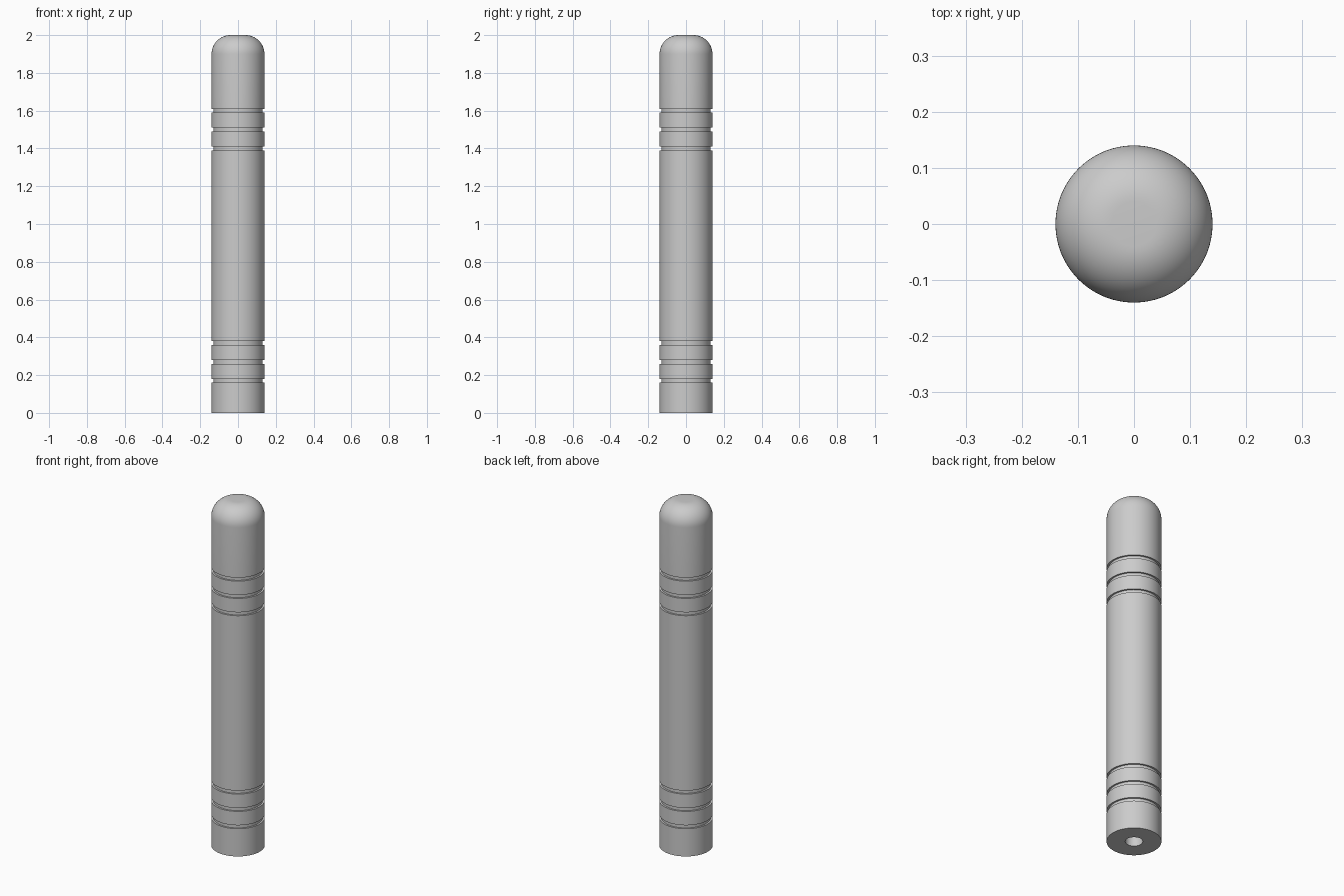
import bpy, bmesh, math

cube = bpy.data.objects.get("Cube")
if cube:
    bpy.data.objects.remove(cube, do_unlink=True)

RADIUS, HEIGHT, FILLET = 0.14, 2.0, 0.1
GROOVE_DEPTH, GROOVE_HALF = 0.01, 0.01
HOLE_RADIUS, HOLE_DEPTH = 0.045, 0.2
GROOVES = [0.17, 0.27, 0.37, 1.4, 1.5, 1.6]
SEGMENTS = 96

# Plain grey finish
grey = bpy.data.materials.new("grey_metal")
grey.use_nodes = True
colour = (0.6, 0.6, 0.6, 1)
grey.diffuse_color = colour
grey.node_tree.nodes["Principled BSDF"].inputs["Base Color"].default_value = colour

# Half profile: mounting hole, base, grooved side, rounded top
profile = [(0, HOLE_DEPTH), (HOLE_RADIUS, HOLE_DEPTH), (HOLE_RADIUS, 0), (RADIUS, 0)]
for z in GROOVES:
    inner = RADIUS - GROOVE_DEPTH
    profile += [(RADIUS, z - GROOVE_HALF), (inner, z - GROOVE_HALF),
                (inner, z + GROOVE_HALF), (RADIUS, z + GROOVE_HALF)]
for i in range(17):
    a = math.pi / 2 * i / 16
    profile.append((RADIUS - FILLET + FILLET * math.cos(a),
                    HEIGHT - FILLET + FILLET * math.sin(a)))
profile.append((0, HEIGHT))

# Revolve the profile into the post
bm = bmesh.new()
verts = [bm.verts.new((r, 0, z)) for r, z in profile]
edges = [bm.edges.new(pair) for pair in zip(verts, verts[1:])]
bmesh.ops.spin(bm, geom=verts + edges, cent=(0, 0, 0), axis=(0, 0, 1),
               angle=math.tau, steps=SEGMENTS, use_merge=True)
bmesh.ops.remove_doubles(bm, verts=bm.verts, dist=0.0001)
bmesh.ops.recalc_face_normals(bm, faces=bm.faces)
mesh = bpy.data.meshes.new("bollard_post")
bm.to_mesh(mesh)
bm.free()
mesh.materials.append(grey)

post = bpy.data.objects.new("bollard_post", mesh)
bpy.context.collection.objects.link(post)
bpy.ops.object.select_all(action="DESELECT")
post.select_set(True)
bpy.context.view_layer.objects.active = post
bpy.ops.object.shade_smooth_by_angle(angle=math.radians(30))
